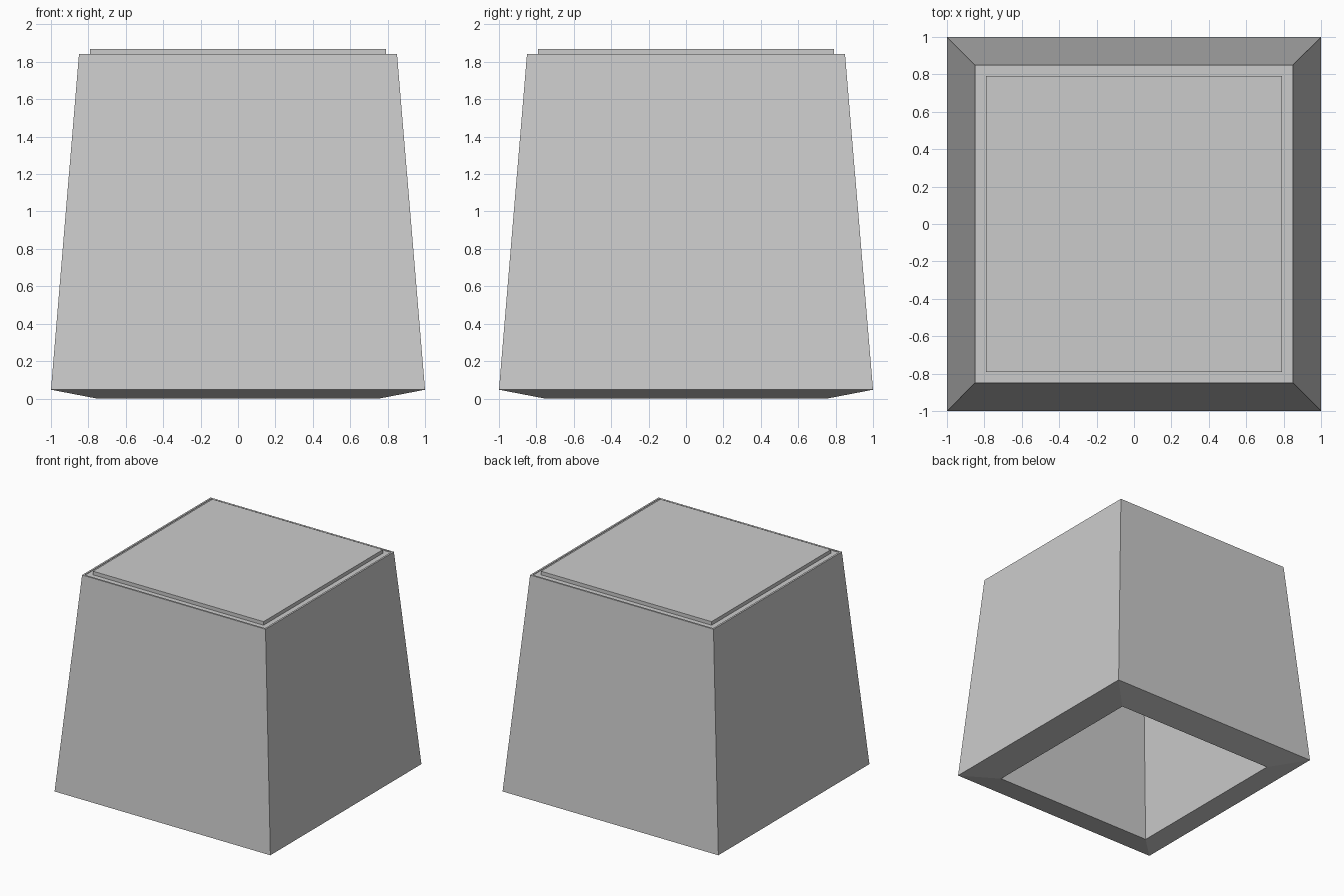
import bpy, bmesh

if "Cube" in bpy.data.objects:
    bpy.data.objects.remove(bpy.data.objects["Cube"])


def square_loft(name, sections):
    """Skin square cross-sections (half width, height) and cap both ends."""
    bm = bmesh.new()
    rings = [[bm.verts.new((sx * h, sy * h, z))
              for sx, sy in ((-1, -1), (1, -1), (1, 1), (-1, 1))]
             for h, z in sections]
    for a, b in zip(rings, rings[1:]):
        for i in range(4):
            j = (i + 1) % 4
            bm.faces.new((a[i], a[j], b[j], b[i]))
    bm.faces.new(rings[0][::-1])
    bm.faces.new(rings[-1])
    bmesh.ops.recalc_face_normals(bm, faces=bm.faces)
    mesh = bpy.data.meshes.new(name)
    bm.to_mesh(mesh)
    bm.free()
    obj = bpy.data.objects.new(name, mesh)
    bpy.context.collection.objects.link(obj)
    return obj


# Hollow tapered shell: cavity ceiling, inner wall, sloped rim, outer wall, lip
square_loft("tapered_shell", [
    (0.62, 1.60), (0.755, 0.0), (1.0, 0.047), (0.85, 1.843),
    (0.835, 1.843), (0.835, 1.838),
])

# Thin raised panel on the top
square_loft("top_panel", [(0.79, 1.838), (0.79, 1.868)])
